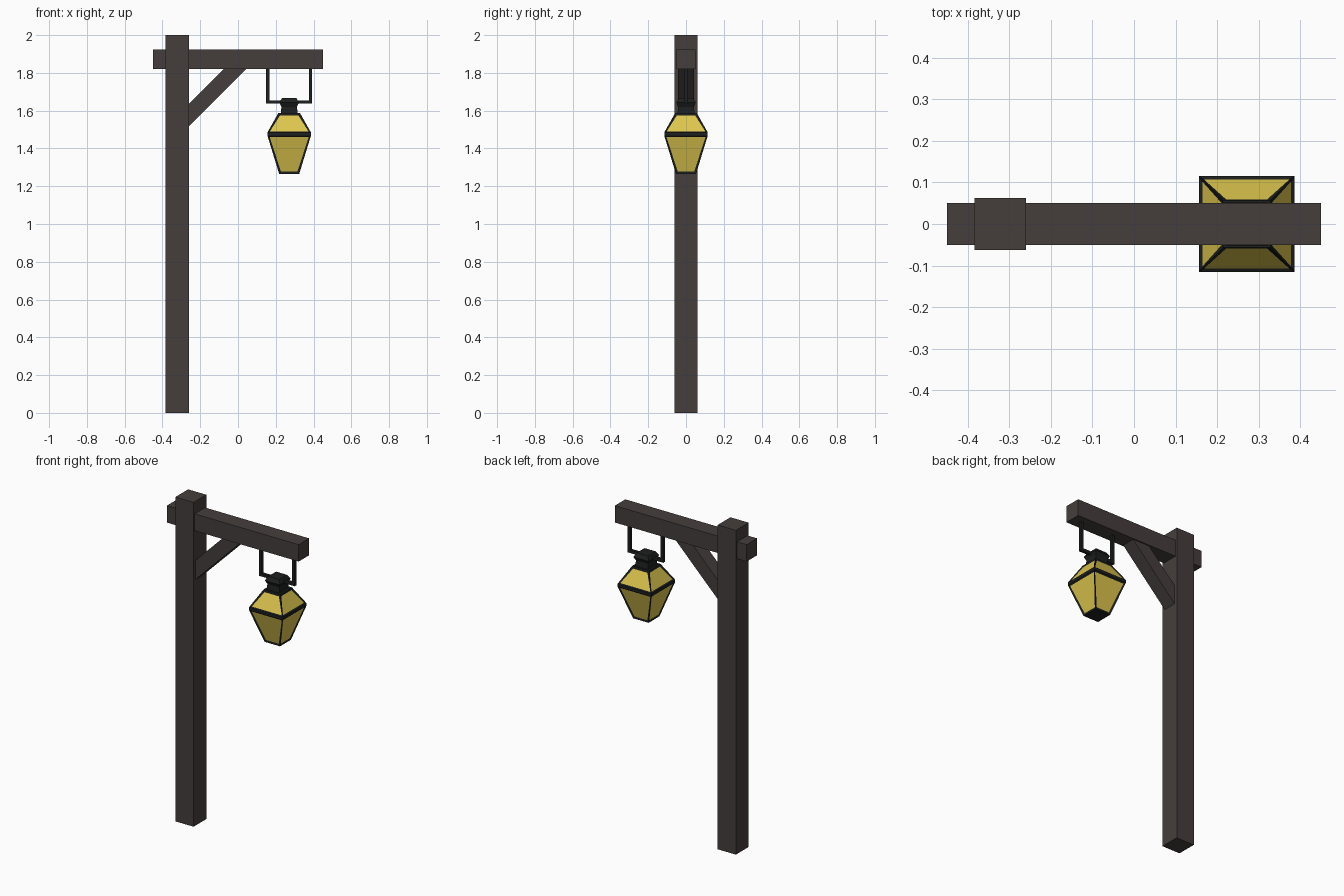
import bpy, bmesh

if "Cube" in bpy.data.objects:
    bpy.data.objects.remove(bpy.data.objects["Cube"])


def material(name, rgb):
    m = bpy.data.materials.new(name)
    m.diffuse_color = (*rgb, 1)
    m.use_nodes = True
    m.node_tree.nodes["Principled BSDF"].inputs["Base Color"].default_value = m.diffuse_color
    return m


WOOD = material("dark wood", (0.060, 0.048, 0.046))
IRON = material("black iron", (0.012, 0.014, 0.013))
GLASS = material("yellow glass", (0.72, 0.56, 0.075))
LX = 0.271  # lantern centre line


def finish(bm, name, *mats):
    bmesh.ops.recalc_face_normals(bm, faces=bm.faces)
    me = bpy.data.meshes.new(name)
    bm.to_mesh(me)
    bm.free()
    for m in mats:
        me.materials.append(m)
    ob = bpy.data.objects.new(name, me)
    bpy.context.collection.objects.link(ob)
    return ob


def prism(name, outline, half, mat):
    """Extrude an x-z outline symmetrically along y."""
    bm = bmesh.new()
    front = [bm.verts.new((x, -half, z)) for x, z in outline]
    back = [bm.verts.new((x, half, z)) for x, z in outline]
    bm.faces.new(front)
    bm.faces.new(back[::-1])
    n = len(outline)
    for i in range(n):
        j = (i + 1) % n
        bm.faces.new((front[i], back[i], back[j], front[j]))
    return finish(bm, name, mat)


def box(name, x0, x1, half, z0, z1, mat):
    return prism(name, [(x0, z0), (x1, z0), (x1, z1), (x0, z1)], half, mat)


def square_loft(rings):
    """Stack of squares (z, half width) around the lantern centre line."""
    bm = bmesh.new()
    loops = [[bm.verts.new((LX + sx * h, sy * h, z))
              for sx, sy in ((-1, -1), (1, -1), (1, 1), (-1, 1))] for z, h in rings]
    bm.faces.new(loops[0][::-1])
    bm.faces.new(loops[-1])
    for a, b in zip(loops, loops[1:]):
        for i in range(4):
            j = (i + 1) % 4
            bm.faces.new((a[i], a[j], b[j], b[i]))
    bmesh.ops.recalc_face_normals(bm, faces=bm.faces)
    return bm


# Timber frame
box("post", -0.384, -0.26, 0.062, 0, 2.0, WOOD)
box("cross_beam", -0.45, 0.45, 0.051, 1.821, 1.925, WOOD)
prism("brace", [(-0.27, 1.508), (0.058, 1.836), (-0.06, 1.836), (-0.27, 1.626)], 0.043, WOOD)

# Lantern body: tall sloping sides are inset and recessed as glass panes
bm = square_loft([(1.265, 0.053), (1.467, 0.115), (1.485, 0.115), (1.588, 0.057)])
panes = [f for f in bm.faces
         if abs(f.normal.z) < 0.9 and f.calc_area() > 0.008]
bmesh.ops.inset_individual(bm, faces=panes, thickness=0.015, depth=-0.005)
for f in panes:
    f.material_index = 1
finish(bm, "lantern_body", IRON, GLASS)

# Neck and cap
finish(square_loft([(1.585, 0.045), (1.622, 0.041)]), "lantern_neck", IRON)
finish(square_loft([(1.618, 0.040), (1.643, 0.052), (1.667, 0.038)]), "lantern_cap", IRON)

# Hanger
for side, s in (("left", -1), ("right", 1)):
    x = LX + s * 0.113
    box(side + "_hanger_rod", x - 0.009, x + 0.009, 0.009, 1.637, 1.83, IRON)
box("hanger_bar", LX - 0.113, LX + 0.113, 0.009, 1.637, 1.655, IRON)
